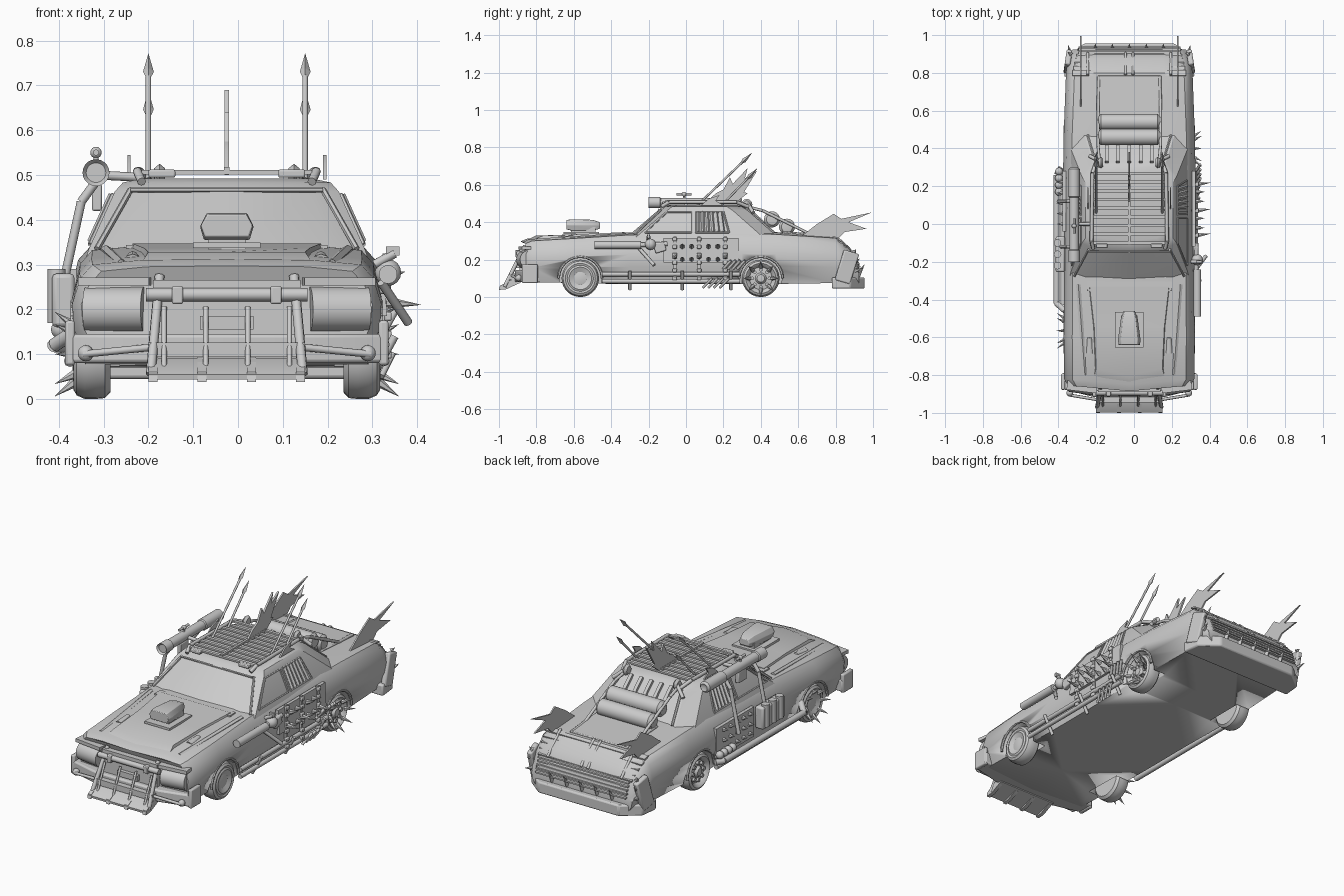
import bpy, bmesh, math
from mathutils import Vector, Matrix, Euler

CX = -0.025  # the car's own centre line; all x below are relative to it


def make(name, bm, bevel=0, smooth=35):
    bmesh.ops.remove_doubles(bm, verts=bm.verts, dist=1e-5)
    bmesh.ops.recalc_face_normals(bm, faces=bm.faces)
    me = bpy.data.meshes.new(name)
    for f in bm.faces:
        f.smooth = True
    bm.to_mesh(me)
    bm.free()
    me.set_sharp_from_angle(angle=math.radians(smooth))
    ob = bpy.data.objects.new(name, me)
    ob.location.x = CX
    bpy.context.collection.objects.link(ob)
    if bevel:
        m = ob.modifiers.new("bevel", 'BEVEL')
        m.width, m.segments, m.limit_method = bevel, 2, 'ANGLE'
    return ob


def box(name, loc, size, rot=(0, 0, 0), bevel=0):
    bm = bmesh.new()
    mat = Matrix.Translation(loc) @ Euler(rot).to_matrix().to_4x4() @ Matrix.Diagonal((*size, 1))
    bmesh.ops.create_cube(bm, size=1, matrix=mat)
    return make(name, bm, bevel)


def rod(name, p, q, r, r2=None, n=8):
    p, q = Vector(p), Vector(q)
    d = q - p
    bm = bmesh.new()
    mat = Matrix.Translation((p + q) / 2) @ d.to_track_quat('Z', 'Y').to_matrix().to_4x4()
    bmesh.ops.create_cone(bm, cap_ends=True, segments=n, radius1=r,
                          radius2=r if r2 is None else r2, depth=d.length, matrix=mat)
    return make(name, bm, smooth=50)


def pipe(name, pts, r, n=8):
    for a, b in zip(pts, pts[1:]):
        rod(name, a, b, r, n=n)


def ball(name, loc, r):
    bm = bmesh.new()
    bmesh.ops.create_uvsphere(bm, u_segments=14, v_segments=8, radius=r, matrix=Matrix.Translation(loc))
    return make(name, bm)


def prism(name, pts, axis, a, b, bevel=0):
    put = {'x': lambda p, h: (h, p[0], p[1]), 'z': lambda p, h: (p[0], p[1], h)}[axis]
    bm = bmesh.new()
    f = bm.faces.new([bm.verts.new(put(p, a)) for p in pts])
    g = bmesh.ops.extrude_face_region(bm, geom=[f])
    d = Vector((b - a, 0, 0)) if axis == 'x' else Vector((0, 0, b - a))
    bmesh.ops.translate(bm, verts=[v for v in g['geom'] if isinstance(v, bmesh.types.BMVert)], vec=d)
    return make(name, bm, bevel)


def loft(name, halves, bevel=0, smooth=35):
    # halves: half outlines starting and ending on x = 0, mirrored into rings
    bm = bmesh.new()
    rings = [[bm.verts.new(p) for p in h + [(-x, y, z) for x, y, z in h[-2:0:-1]]] for h in halves]
    for r, s in zip(rings, rings[1:]):
        for i in range(len(r)):
            j = (i + 1) % len(r)
            bm.faces.new((r[i], r[j], s[j], s[i]))
    bm.faces.new(rings[0])
    bm.faces.new(rings[-1])
    return make(name, bm, bevel, smooth)


def lathe(name, prof, loc, side=1, n=24):
    # prof: (radius, outward distance along x)
    bm = bmesh.new()
    vs = [bm.verts.new((h, r, 0)) for r, h in prof]
    es = [bm.edges.new(e) for e in zip(vs, vs[1:])]
    bmesh.ops.spin(bm, geom=vs + es, axis=(1, 0, 0), cent=(0, 0, 0), steps=n, angle=2 * math.pi)
    bmesh.ops.transform(bm, verts=bm.verts, matrix=Matrix.Translation(loc) @ Matrix.Diagonal((side, 1, 1, 1)))
    return make(name, bm)


# body shell
def section(y, w, zt, zb, nose=0.0):
    pts = [(0, zt + .012), (.55 * w, zt + .01), (w - .045, zt), (w - .018, zt - .03), (w, .6 * zt + .4 * zb),
           (w - .004, .35 * zt + .65 * zb), (w - .03, zb), (0, zb)]
    return [(x, y - nose * (1 - x / w), z) for x, z in pts]


body = loft("body_shell", [section(*s) for s in [
    (-.855, .325, .285, .10, .03), (-.82, .345, .30, .08, .03), (-.6, .347, .313, .075), (-.3, .345, .332, .07),
    (0, .345, .335, .07), (.3, .35, .34, .07), (.48, .347, .335, .07), (.8, .335, .315, .075),
    (.875, .325, .255, .075), (.925, .30, .17, .06)]])
WHEELS = [(s, y) for s in (1, -1) for y in (-.565, .40)]
for s, y in WHEELS:
    cut = rod("wheel_well_cutter", (s * .24, y, .10), (s * .5, y, .10), .113, n=32)
    cut.hide_render = True
    cut.hide_set(True)
    m = body.modifiers.new("arch", 'BOOLEAN')
    m.operation, m.object = 'DIFFERENCE', cut
    # arch lip
    arc = [math.radians(a) for a in range(0, 181, 15)]
    pipe("arch_lip", [(s * .343, y + .116 * math.cos(a), .10 + .116 * math.sin(a)) for a in arc], .007, 6)

# wheels
for s, y in WHEELS:
    spiked = (s > 0) == (y > 0)
    hub = [(.066, .03), (.06, .018), (.03, .022), (.02, .036), (0, .038)] if y > 0 else \
        [(.07, .036), (.06, .041), (.035, .03), (.015, .034), (0, .034)]
    lathe("wheel", [(0, -.042), (.085, -.042), (.098, -.03), (.1, -.01), (.1, .015), (.092, .033), (.08, .04)] + hub,
          (s * .302, y, .1), s, 28)
    for k in range(8):
        a = k * math.pi / 4
        c, t = math.cos(a), math.sin(a)
        if y > 0:
            rod("wheel_stud", (s * .318, y + .046 * c, .1 + .046 * t), (s * .333, y + .046 * c, .1 + .046 * t), .010)
        if spiked:
            rod("wheel_spike", (s * .335, y + .06 * c, .1 + .06 * t), (s * .385, y + .095 * c, .1 + .095 * t), .012, 0, 6)

# cabin
def ring(z, w, f, r):
    return [(0, f, z), (.75 * w, f + .015, z), (w, f + .05, z), (w, r - .08, z), (.78 * w, r, z), (0, r, z)]


loft("cabin", [ring(.315, .315, -.325, .50), ring(.335, .308, -.30, .475), ring(.463, .25, -.15, .33),
               ring(.483, .232, -.125, .30), ring(.492, .19, -.09, .26)], smooth=25)
for s in (1, -1):
    # side window frames and louvres
    side = lambda y, z: (s * (.310 - (z - .335) * .453), y, z)
    pipe("window_frame", [side(y, z) for y, z in
         [(-.22, .345), (-.10, .455), (.03, .455), (.03, .345), (-.22, .345)]], .005, 6)
    pipe("rear_window_frame", [side(y, z) for y, z in
         [(.05, .345), (.05, .455), (.2, .455), (.23, .345), (.05, .345)]], .005, 6)
    for k in range(6):
        rod("window_louvre", side(.065 + k * .027, .35), side(.065 + k * .024, .455), .009, n=4)
    # windscreen and back window trim
    rod("windscreen_trim", (s * .29, -.275, .335), (s * .215, -.135, .467), .007, n=6)
    rod("back_window_trim", (s * .22, .47, .345), (s * .175, .32, .475), .007, n=6)
rod("windscreen_top_trim", (-.215, -.145, .467), (.215, -.145, .467), .006, n=6)
box("windscreen_cowl", (0, -.33, .336), (.45, .05, .016))

# bonnet panel, ridges, lamps and intake scoop
loft("bonnet_panel", [[(0, y - n, z), (w, y, z), (w + .01, y, z - .03), (0, y - n, z - .03)] for y, n, w, z in
                      [(-.82, .03, .19, .305), (-.765, .04, .175, .328), (-.55, .0, .185, .337), (-.33, 0, .21, .347)]])
for s in (1, -1):
    rod("bonnet_ridge", (s * .235, -.8, .298), (s * .27, -.32, .33), .014, n=6)
    rod("bonnet_lamp", (s * .21, -.68, .3), (s * .21, -.60, .318), .024, .012, 10)
    box("lamp_cap", (s * .21, -.67, .306), (.06, .03, .012), bevel=.004)
box("scoop_plate", (0, -.56, .343), (.15, .19, .012))
box("scoop_neck", (0, -.55, .35), (.085, .13, .05))
loft("intake_scoop", [[(0, y, t), (w * .75, y, t), (w, y, (t + b) / 2), (w * .85, y, b), (0, y, b)]
                      for y, w, t, b in [(-.64, .058, .412, .362), (-.61, .06, .415, .355),
                                         (-.5, .045, .413, .355), (-.46, .03, .40, .365)]], .003)

# front end
front = [(-.357, -.79), (-.35, -.875), (-.19, -.915), (.19, -.915), (.35, -.875), (.357, -.79)]
prism("front_bumper", front, 'z', .08, .145, .008)
for s in (1, -1):
    rod("headlamp_pod", (s * .185, -.858, .2), (s * .315, -.838, .2), .05, n=20)
    box("lamp_brow", (s * .25, -.862, .262), (.16, .05, .018), (0, 0, s * .12))
    box("fender_guard", (s * .35, -.835, .125), (.022, .085, .10), bevel=.006)
    rod("bumper_strut", (s * .32, -.905, .10), (s * .17, -.93, .115), .008)
    ball("strut_joint", (s * .315, -.895, .102), .018)
    rod("guard_arm", (s * .15, -.86, .275), (s * .17, -.97, .055), .011)
    box("guard_clamp", (s * .11, -.892, .232), (.025, .04, .04), bevel=.004)
box("grille", (0, -.875, .2), (.33, .03, .13))
rod("guard_top_bar", (-.18, -.893, .233), (.18, -.893, .233), .015)
box("guard_low_bar", (0, -.93, .11), (.35, .03, .032))
box("guard_plate", (0, -.90, .17), (.12, .02, .03))
for x in (-.14, -.047, .047, .14):
    rod("guard_post", (x, -.90, .205), (x, -.965, .065), .006)
prism("ram_blade", [(-.88, .1), (-.885, .075), (-.995, .043), (-.997, .055), (-.94, .09)], 'x', -.175, .175)
for x in (-.165, -.055, .055, .165):
    prism("ram_tooth", [(-.9, .11), (-.995, .06), (-1, .038), (-.96, .042), (-.9, .07)], 'x', x - .01, x + .01)

# rear end
rear = [(-.345, .78), (-.335, .88), (-.24, .955), (.24, .955), (.335, .88), (.345, .78)]
prism("rear_bumper", rear, 'z', .045, .105, .008)
for k in range(7):
    x = -.27 + k * .09
    y = .955 if abs(x) < .24 else .93
    rod("bumper_spike", (x, y - .04, .115), (x, y + .0, .175), .018, 0, 4)
for k in range(5):
    box("rear_louvre", (0, .80 + k * .021, .318 - k * .023), (.60 - k * .01, .032, .008), (-.25, 0, 0))
    box("tail_lamp_bar", (0, .907 + k * .006, .215 - k * .018), (.54, .018, .008))
for x in (-.22, -.02, .02, .22):
    rod("louvre_strut", (x, .79, .335), (x, .905, .225), .007)
for s in (1, -1):
    box("rear_corner", (s * .325, .86, .16), (.03, .085, .17), (-.3, 0, s * .15), .008)
    for z in (.14, .19, .24):
        rod("corner_spike", (s * .31, .90, z), (s * .325, .95 - (z - .14) * .4, z + .015), .013, 0, 5)
    prism("tail_fin", [(.61, .32), (.70, .39), (.79, .445), (.83, .418), (.995, .453), (.87, .40),
                       (.965, .365), (.85, .348), (.80, .30)], 'x', s * .257 - .004, s * .257 + .004)

# tanks on the boot lid and their frame
for y, z in ((.46, .415), (.54, .376)):
    lathe("fuel_tank", [(0, -.168), (.03, -.164), (.043, -.15), (.043, .15), (.03, .164), (0, .168)], (0, y, z), 1, 20)
for s in (1, -1):
    pipe("tank_frame", [(s * .155, .30, .49), (s * .165, .41, .462), (s * .165, .66, .338), (s * .16, .78, .33)], .008)
    rod("tank_strut", (s * .21, .36, .45), (s * .15, .33, .50), .01)
box("boot_lid", (0, .65, .336), (.34, .27, .014), (-.06, 0, 0), .004)
for k in range(5):
    box("back_window_slat", (-.12 + k * .06, .375, .435), (.018, .13, .014), (-.75, 0, 0))

# roof rack, spears and fins
for s in (1, -1):
    pipe("rack_rail", [(s * .19, -.13, .485), (s * .2, -.09, .508), (s * .195, .27, .508), (s * .17, .34, .48)], .01)
    box("roof_lamp", (s * .145, -.115, .503), (.06, .025, .018), bevel=.004)
    lathe("roof_disc", [(0, -.012), (.02, -.012), (.03, 0), (.02, .012), (0, .012)], (s * .15, .325, .495), 1, 12)
    prism("roof_side_fin", [(.08, .49), (.12, .525), (.18, .545), (.16, .515), (.2, .49)], 'x', s * .215, s * .222)
    for (y0, y1, z1) in ((.06, .30, .72), (.19, .33, .635)):
        a, b = Vector((s * .175, y0, .49)), Vector((s * .175, y1, z1))
        d = (b - a).normalized()
        rod("spear_shaft", a, b, .006)
        rod("spear_head", b - d * .005, b + d * .015, .005, .012, 4)
        rod("spear_tip", b + d * .015, b + d * .075, .012, 0, 4)
for k in range(9):
    box("rack_slat", (0, -.1 + k * .046, .506), (.38, .017, .009))
box("rack_spine", (0, .08, .512), (.012, .38, .012))
prism("roof_fin", [(.10, .5), (.16, .555), (.20, .575), (.235, .64), (.25, .605), (.33, .69), (.315, .635),
                   (.38, .675), (.31, .56), (.33, .555), (.26, .50)], 'x', -.005, .005)

# right side: gun, armour straps, spikes, rail
rod("gun_barrel", (.36, -.49, .278), (.36, -.24, .278), .021, n=14)
rod("gun_neck", (.355, -.25, .278), (.355, -.10, .285), .012)
ball("gun_joint", (.36, -.19, .282), .03)
box("gun_stock", (.352, -.14, .265), (.03, .06, .05), (.3, 0, 0), .006)
rod("gun_mount", (.33, -.2, .3), (.375, -.2, .325), .01)
box("gun_sight", (.37, -.2, .33), (.03, .012, .02))
box("armour_plate_right", (.345, .08, .25), (.018, .40, .13), (0, -.05, 0))
for y in (-.06, .07, .21):
    box("armour_strap", (.354, y, .205), (.012, .016, .24))
    for k in range(6):
        box("strap_link", (.36, y, .10 + k * .042), (.016, .024, .02), bevel=.004)
    rod("strap_spike", (.355, y, .215), (.435, y + .01, .21), .014, 0, 6)
for y in (-.02, .03, .12, .17):
    for z in (.2, .27):
        rod("door_spike", (.35, y, z), (.40, y, z + .015), .014, 0, 6)
for k in range(4):
    rod("exhaust_stub", (.345, .09 + k * .03, .05), (.37, .14 + k * .03, .10), .007)
    rod("upper_stub", (.35, .20 + k * .025, .15), (.375, .24 + k * .025, .195), .008)
for z in (.085, .122):
    rod("side_rail", (.352, -.45, z), (.352, .29, z), .012)
for y in (-.3, -.02, .24):
    rod("rail_bracket", (.32, y, .04), (.375, y, .14), .009)
rod("diagonal_brace", (.345, -.25, .26), (.405, -.17, .17), .01)

# left side: launcher tube, engine box, pipes, spikes
L = -.292
lathe("launcher_tube", [(0, .0), (.022, .0), (.03, -.01), (.03, .05), (.025, .055), (.025, .33), (.03, .335),
                        (.03, .48), (.02, .49), (0, .48)], (0, 0, 0), 1, 20).matrix_world = \
    Matrix.Translation((CX + L, -.19, .505)) @ Matrix.Rotation(math.pi / 2, 4, 'Z')
ball("launcher_knob", (L, -.01, .55), .013)
rod("knob_stem", (L, -.01, .52), (L, -.01, .55), .006)
rod("knob_bar", (L, -.05, .55), (L, .03, .55), .007)
rod("launcher_arm", (L, 0, .50), (-.2, 0, .495), .01)
for y in (-.12, .12):
    pipe("launcher_post", [(-.375, y, .21), (-.325, y, .44), (L, y, .485)], .01)
box("launcher_bracket", (-.29, -.02, .45), (.022, .07, .06), bevel=.004)
box("armour_plate_left", (-.345, .12, .21), (.018, .32, .16))
box("engine_box", (-.365, -.16, .22), (.05, .19, .12), bevel=.01)
for k in range(3):
    rod("engine_cylinder", (-.38, -.22 + k * .06, .17), (-.38, -.22 + k * .06, .29), .02, n=12)
for i in range(5):
    for z in (.16, .21, .265):
        rod("armour_spike", (-.35, 0 + i * .055, z), (-.385, 0 + i * .055, z + .005), .013, 0, 6)
pipe("side_pipe", [(-.34, -.46, .15), (-.385, -.42, .12), (-.385, .26, .12), (-.36, .30, .12)], .016, 10)
rod("lower_rail", (-.35, -.43, .085), (-.35, .28, .085), .014)
for k in range(4):
    ball("side_ball", (-.372, .17 + k * .036, .155), .021)
